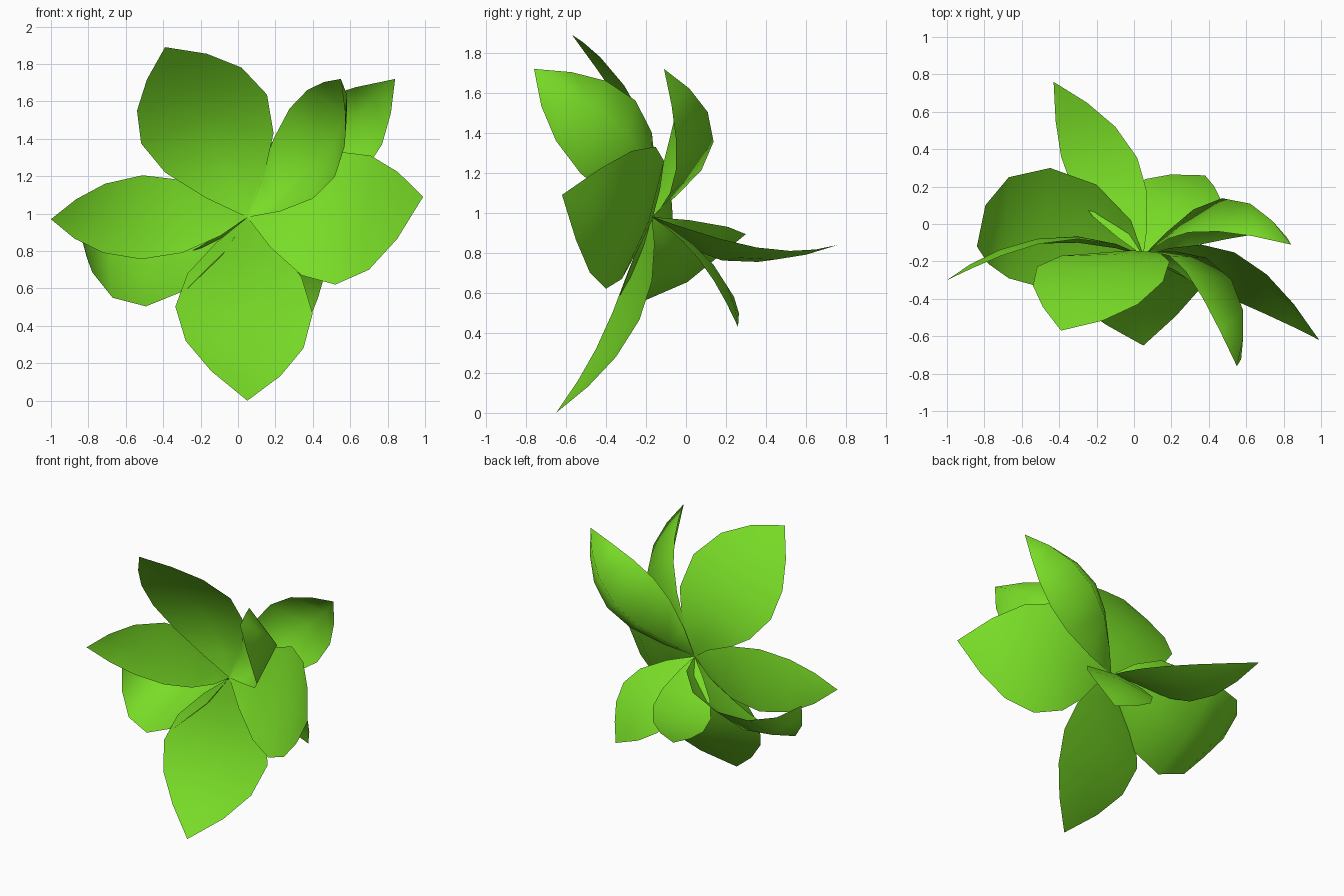
import bpy, bmesh
from mathutils import Vector as V

if "Cube" in bpy.data.objects:
    bpy.data.objects.remove(bpy.data.objects["Cube"])

mat = bpy.data.materials.new("leaf_green")
mat.diffuse_color = (0.19, 0.72, 0.02, 1)
mat.use_nodes = True
mat.node_tree.nodes["Principled BSDF"].inputs["Base Color"].default_value = mat.diffuse_color

BASE = V((0.05, -0.17, 0.98))      # where all leaves meet
ROWS = (0.14, 0.33, 0.53, 0.72, 0.87)
NODES = (0, 0.33, 0.72, 1)


def curve(pts, t):
    """Cubic through base, inner edge point, outer edge point and tip."""
    out = V((0, 0, 0))
    for i, p in enumerate(pts):
        w = 1
        for j, n in enumerate(NODES):
            if j != i:
                w *= (t - n) / (NODES[i] - n)
        out += p * w
    return out


def leaf(name, tip, l_in, l_out, r_in, r_out, fold):
    tip = V(tip)
    left = (BASE, V(l_in), V(l_out), tip)
    right = (BASE, V(r_in), V(r_out), tip)
    bm = bmesh.new()
    base = bm.verts.new(BASE)
    rows = []
    for t in ROWS:
        a, b = curve(left, t), curve(right, t)
        across = b - a
        along = (curve(left, t + .05) + curve(right, t + .05) - a - b)
        n = across.cross(along).normalized()
        mid = (a + b) / 2 + n * across.length * fold
        rows.append([bm.verts.new(p) for p in (a, mid, b)])
    end = bm.verts.new(tip)
    for k in (0, 1):
        bm.faces.new((base, rows[0][k + 1], rows[0][k]))
        for p, q in zip(rows, rows[1:]):
            bm.faces.new((p[k], p[k + 1], q[k + 1], q[k]))
        bm.faces.new((rows[-1][k], rows[-1][k + 1], end))
    for f in bm.faces:
        f.smooth = True
    me = bpy.data.meshes.new(name)
    bm.to_mesh(me)
    bm.free()
    me.materials.append(mat)
    bpy.context.collection.objects.link(bpy.data.objects.new(name, me))


# tip, left inner/outer edge points, right inner/outer edge points, fold depth
leaf("leaf_bottom", (.05, -.65, 0), (-.27, -.3, .68), (-.28, -.45, .32),
     (.34, -.17, .66), (.35, -.35, .28), .04)
leaf("leaf_left", (-1, -.3, .97), (-.3, -.08, 1.18), (-.71, -.17, 1.16),
     (-.3, -.1, .79), (-.72, -.15, .79), .06)
leaf("leaf_top_left", (-.39, -.57, 1.89), (.19, -.2, 1.43), (.02, -.43, 1.78),
     (-.39, -.17, 1.22), (-.54, -.33, 1.55), .04)
leaf("leaf_top_right", (.55, -.76, 1.72), (.4, -.38, 1.08), (.57, -.65, 1.36),
     (.19, -.17, 1.4), (.37, -.4, 1.66), .3)
leaf("leaf_right", (.99, -.62, 1.09), (.34, -.32, .67), (.7, -.48, .7),
     (.36, -.11, 1.26), (.71, -.27, 1.31), .05)
leaf("leaf_rear_right", (.84, -.11, 1.72), (.5, -.08, 1.1), (.77, -.05, 1.37),
     (.18, -.08, 1.38), (.45, -.04, 1.62), .38)
leaf("leaf_rear_bottom", (.38, .26, .43), (-.02, .06, .8), (.06, .24, .58),
     (.38, -.02, .86), (.46, .14, .66), .05)
leaf("leaf_back", (-.43, .76, .84), (.07, .17, .87), (-.1, .52, .81),
     (-.22, .04, .815), (-.39, .36, .755), .05)
leaf("leaf_rear_left", (-.84, -.12, .88), (-.2, .21, .93), (-.67, .25, .87),
     (-.28, -.33, .59), (-.67, -.29, .55), .07)
